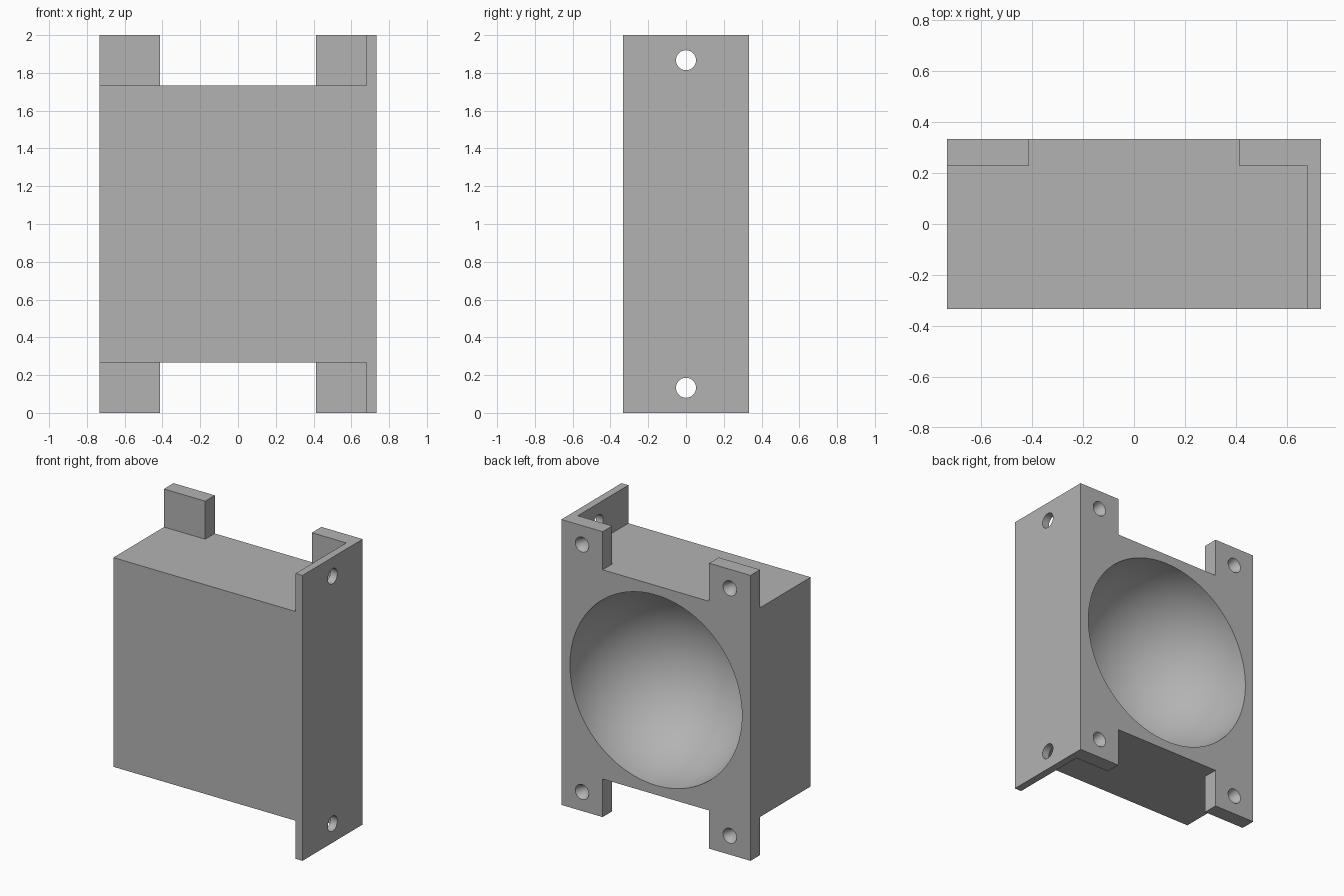
import bpy
import math

W, D = 0.733, 0.333            # half width and half depth
LOW, HIGH = 0.267, 1.733       # bottom and top of the main block
HOLE_Z = (0.133, 1.867)
HOLE_R = 0.053

cube = bpy.data.objects.get("Cube")
if cube:
    bpy.data.objects.remove(cube, do_unlink=True)

grey = bpy.data.materials.new("plain grey")
grey.use_nodes = True
colour = (0.45, 0.45, 0.45, 1)
grey.diffuse_color = colour
grey.node_tree.nodes["Principled BSDF"].inputs["Base Color"].default_value = colour


def box(name, lo, hi):
    """Box between two opposite corners."""
    centre = [(a + b) / 2 for a, b in zip(lo, hi)]
    bpy.ops.mesh.primitive_cube_add(size=1, location=centre)
    ob = bpy.context.object
    ob.name = name
    ob.scale = [b - a for a, b in zip(lo, hi)]
    bpy.ops.object.transform_apply(location=True, rotation=True, scale=True)
    ob.data.materials.append(grey)
    return ob


def combine(target, tool, operation):
    """Apply a boolean and remove the tool."""
    tool.hide_render = True
    if not tool.data.materials:
        tool.data.materials.append(grey)
    mod = target.modifiers.new(operation.lower(), 'BOOLEAN')
    mod.operation = operation
    mod.solver = 'EXACT'
    mod.object = tool
    bpy.context.view_layer.objects.active = target
    bpy.ops.object.modifier_apply(modifier=mod.name)
    bpy.data.objects.remove(tool, do_unlink=True)


# Main block
housing = box("housing", (-W, -D, LOW), (W, D, HIGH))

# Full-height side flange
combine(housing, box("side_flange", (0.68, -D, 0), (W, D, 2)), 'UNION')

# Mounting tabs along the back, one strip per side
for name, x0, x1 in (("left_tabs", 0.413, W), ("right_tabs", -W, -0.413)):
    combine(housing, box(name, (x0, 0.227, 0), (x1, D, 2)), 'UNION')

# Round bowl sunk into the back
bpy.ops.mesh.primitive_uv_sphere_add(segments=96, ring_count=48, radius=0.667,
                                     location=(0, D + 0.003, 1),
                                     rotation=(math.pi / 2, 0, 0))
combine(housing, bpy.context.object, 'DIFFERENCE')

for z in HOLE_Z:
    # Screw holes through the flange
    bpy.ops.mesh.primitive_cylinder_add(vertices=32, radius=HOLE_R, depth=0.2,
                                        location=(W, 0, z),
                                        rotation=(0, math.pi / 2, 0))
    combine(housing, bpy.context.object, 'DIFFERENCE')
    # Conical dimples in the tabs, tip towards the front
    for x in (-0.573, 0.573):
        bpy.ops.mesh.primitive_cone_add(vertices=32, radius1=HOLE_R * 1.1,
                                        radius2=0, depth=0.1,
                                        location=(x, D - 0.04, z),
                                        rotation=(math.pi / 2, 0, 0))
        combine(housing, bpy.context.object, 'DIFFERENCE')

# Smooth curved surfaces, crisp edges
bpy.ops.object.select_all(action='DESELECT')
housing.select_set(True)
bpy.context.view_layer.objects.active = housing
bpy.ops.object.shade_smooth_by_angle(angle=math.radians(30))
